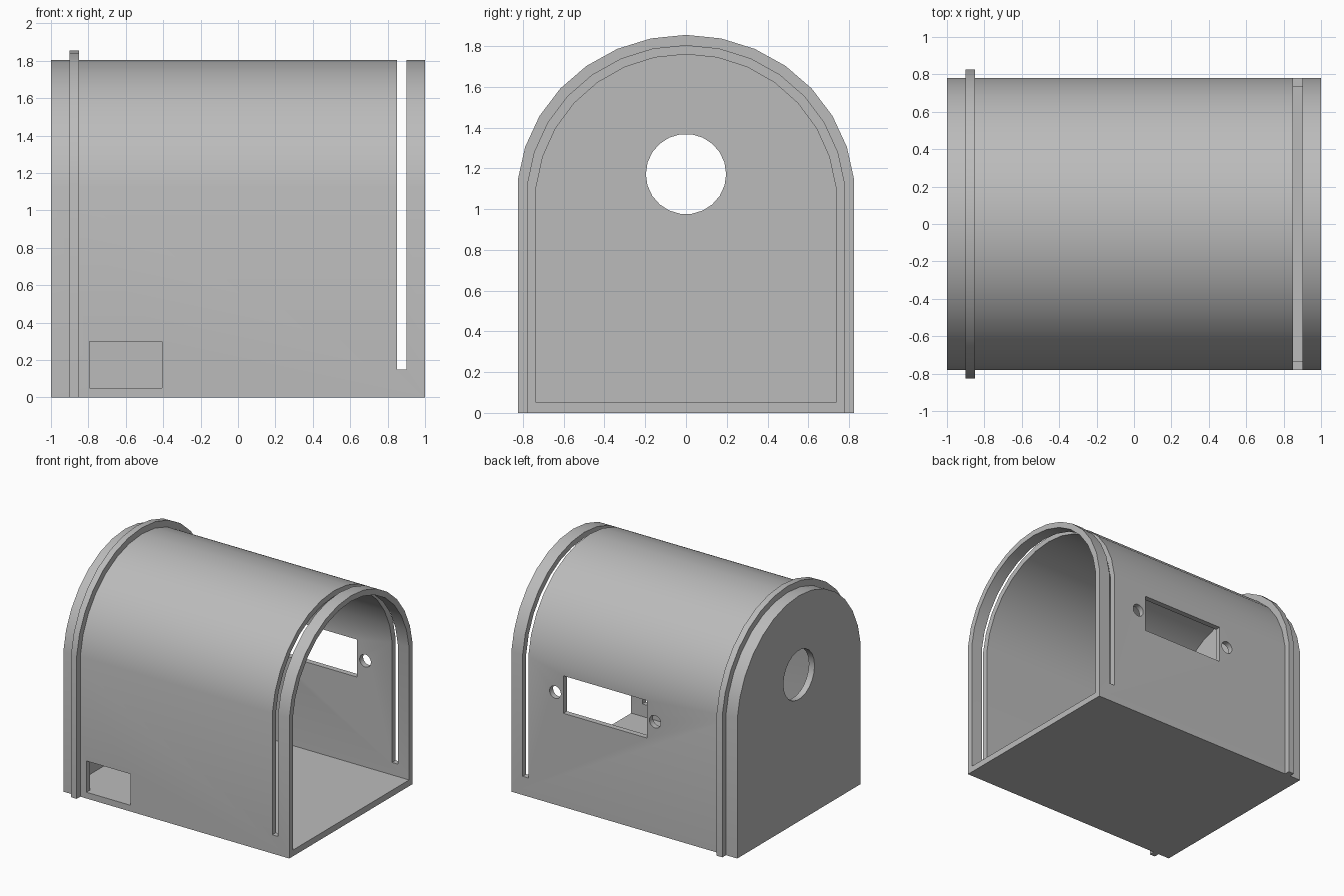
import bpy
import bmesh
from math import sin, cos, radians, pi
from mathutils import Matrix

cube = bpy.data.objects.get("Cube")
if cube:
    bpy.data.objects.remove(cube, do_unlink=True)

grey = bpy.data.materials.new("plain grey")
grey.use_nodes = True
grey.diffuse_color = (0.5, 0.5, 0.5, 1)
grey.node_tree.nodes["Principled BSDF"].inputs["Base Color"].default_value = (0.5, 0.5, 0.5, 1)


def new_object(name, bm):
    bmesh.ops.recalc_face_normals(bm, faces=bm.faces)
    mesh = bpy.data.meshes.new(name)
    bm.to_mesh(mesh)
    bm.free()
    mesh.materials.append(grey)
    obj = bpy.data.objects.new(name, mesh)
    bpy.context.collection.objects.link(obj)
    return obj


def arch_path(half_width, rise, top, bottom):
    """Foot, faceted elliptical arch, foot."""
    arc = [(half_width * sin(radians(a)), top - rise + rise * cos(radians(a)))
           for a in range(-84, 85, 12)]
    return [(arc[0][0], bottom)] + arc + [(arc[-1][0], bottom)]


def extrude_x(name, profile, x0, x1):
    bm = bmesh.new()
    face = bm.faces.new([bm.verts.new((x0, y, z)) for y, z in profile])
    moved = bmesh.ops.extrude_face_region(bm, geom=[face])["geom"]
    bmesh.ops.translate(bm, vec=(x1 - x0, 0, 0),
                        verts=[v for v in moved if isinstance(v, bmesh.types.BMVert)])
    return new_object(name, bm)


def box(name, x0, x1, y0, y1, z0, z1):
    return extrude_x(name, [(y0, z0), (y1, z0), (y1, z1), (y0, z1)], x0, x1)


def rod(name, centre, radius, sides, rotation):
    bm = bmesh.new()
    bmesh.ops.create_cone(bm, cap_ends=True, segments=sides, radius1=radius, radius2=radius,
                          depth=0.3, matrix=Matrix.Translation(centre) @ rotation)
    return new_object(name, bm)


def activate(obj):
    bpy.ops.object.select_all(action='DESELECT')
    obj.select_set(True)
    bpy.context.view_layer.objects.active = obj


def cut(obj, cutter):
    cutter.hide_render = True
    mod = obj.modifiers.new("cut", 'BOOLEAN')
    mod.operation = 'DIFFERENCE'
    mod.solver = 'EXACT'
    mod.object = cutter
    activate(obj)
    bpy.ops.object.modifier_apply(modifier=mod.name)
    bpy.data.objects.remove(cutter, do_unlink=True)


def finish(obj):
    activate(obj)
    bpy.ops.object.shade_smooth_by_angle(angle=radians(30))


# Arched housing, hollow and open at the +x end
housing = extrude_x("arched_housing", arch_path(0.784, 0.76, 1.805, 0), -1, 1)
cut(housing, extrude_x("cavity", arch_path(0.739, 0.726, 1.76, 0.05), -0.95, 1.2))

# Slot over the arch, near the open end
cut(housing, box("arch_slot", 0.85, 0.90, -1, 1, 0.15, 2.2))

# Low opening in the front wall, wide opening in the back wall
cut(housing, box("front_opening", -0.795, -0.405, -0.9, -0.65, 0.05, 0.30))
cut(housing, box("back_opening", -0.20, 0.54, 0.65, 0.9, 0.75, 1.05))

# Screw holes beside the back opening
for side in (-1, 1):
    cut(housing, rod("screw_hole", (0.17 + side * 0.442, 0.78, 0.90), 0.05, 22,
                     Matrix.Rotation(pi / 2, 4, 'X')))

# Round hole in the end wall
cut(housing, rod("round_hole", (-1, 0, 1.172), 0.197, 22, Matrix.Rotation(pi / 2, 4, 'Y')))
finish(housing)

# Raised rib around the closed end
rib_profile = arch_path(0.83, 0.795, 1.855, 0) + arch_path(0.774, 0.75, 1.795, 0)[::-1]
finish(extrude_x("raised_rib", rib_profile, -0.90, -0.85))
